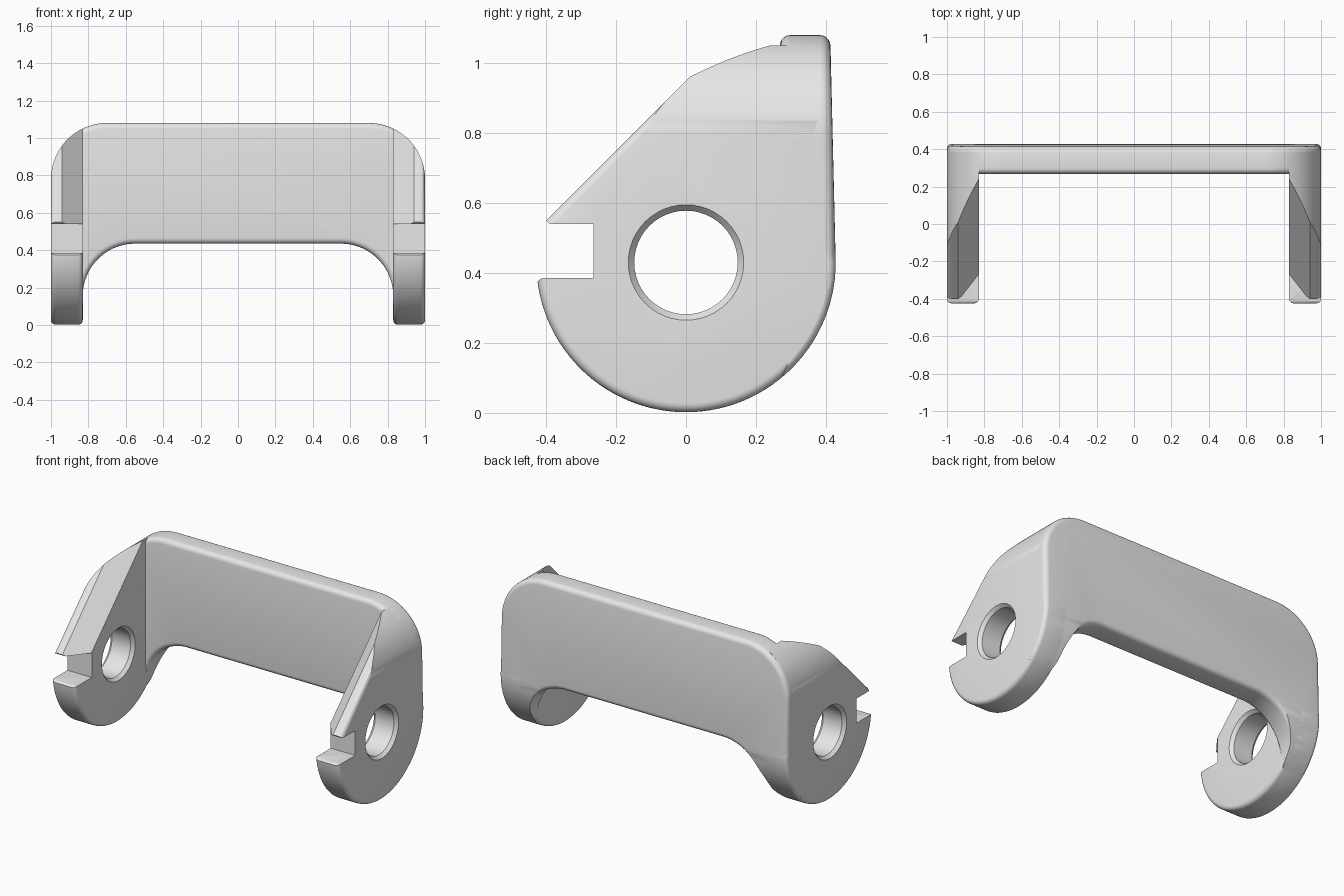
import bpy, bmesh
from math import sin, cos, pi, radians
from mathutils import Vector

if "Cube" in bpy.data.objects:
    bpy.data.objects.remove(bpy.data.objects["Cube"])

AXIS_Z = 0.43      # height of the pivot hole
ROUND = 0.428      # radius of the arm ends

grey = bpy.data.materials.new("light grey")
grey.use_nodes = True
grey.diffuse_color = (0.8, 0.8, 0.8, 1)
for node in grey.node_tree.nodes:
    if node.type == 'BSDF_PRINCIPLED':
        node.inputs["Base Color"].default_value = (0.8, 0.8, 0.8, 1)


def arc(cx, cy, r, start, end, n):
    return [(cx + r * cos(radians(start + (end - start) * i / n)),
             cy + r * sin(radians(start + (end - start) * i / n))) for i in range(n + 1)]


def inset(profile, d):
    """Move a counter-clockwise outline inwards by d."""
    pts = [Vector(p) for p in profile]
    out = []
    for i, p in enumerate(pts):
        a = (p - pts[i - 1]).normalized()
        b = (pts[(i + 1) % len(pts)] - p).normalized()
        n1, n2 = Vector((-a.y, a.x)), Vector((-b.y, b.x))
        out.append(p + (n1 + n2) * (d / (1 + n1.dot(n2))))
    return out


def loft(name, rings):
    """Skin a list of equal rings and close both ends."""
    bm = bmesh.new()
    loops = [[bm.verts.new(v) for v in ring] for ring in rings]
    n = len(loops[0])
    for lo, hi in zip(loops, loops[1:]):
        for i in range(n):
            j = (i + 1) % n
            bm.faces.new((lo[i], lo[j], hi[j], hi[i]))
    bm.faces.new(loops[0])
    bm.faces.new(loops[-1])
    bmesh.ops.recalc_face_normals(bm, faces=bm.faces)
    mesh = bpy.data.meshes.new(name)
    bm.to_mesh(mesh)
    bm.free()
    obj = bpy.data.objects.new(name, mesh)
    bpy.context.collection.objects.link(obj)
    return obj


def rounded_slab(name, profile, lo, hi, r, place, steps=5):
    """Extrude an outline from lo to hi with both rims rounded."""
    layers = []
    for i in range(steps + 1):
        a = pi / 2 * i / steps
        layers.append((r * (1 - cos(a)), inset(profile, r * (1 - sin(a)))))
    rings = [[place(lo + d, *p) for p in ring] for d, ring in layers]
    rings += [[place(hi - d, *p) for p in ring] for d, ring in reversed(layers)]
    return loft(name, rings)


def combine(obj, tool, operation):
    """Apply one boolean and throw the tool away."""
    mod = obj.modifiers.new("cut", 'BOOLEAN')
    mod.operation, mod.solver, mod.object = operation, 'EXACT', tool
    deps = bpy.context.evaluated_depsgraph_get()
    mesh = bpy.data.meshes.new_from_object(obj.evaluated_get(deps))
    obj.modifiers.clear()
    obj.data = mesh
    bpy.data.objects.remove(tool)


def finish(obj):
    obj.data.materials.clear()
    obj.data.materials.append(grey)
    bpy.ops.object.select_all(action='DESELECT')
    obj.select_set(True)
    bpy.context.view_layer.objects.active = obj
    bpy.ops.object.shade_smooth_by_angle(angle=radians(30))


# Outlines: arm side, plate limit, slot, upper corner
lower_round = arc(0, AXIS_Z, ROUND, 180, 360, 56)
arm_outline = lower_round + [(0.4, 0.62), (0.385, 0.8), (0.385, 1.2), (0.25, 1.2), (-0.41, 0.54)]
limit_outline = lower_round + [(0.47, 0.5), (0.47, 1.2), (-0.42, 1.2)]
slot_outline = [(-0.265, 0.385), (-0.41, 0.385), (-0.418, 0.381), (-0.45, 0.35),
                (-0.45, 0.6), (-0.39, 0.54), (-0.265, 0.54)]
corner_outline = arc(0.7, 0.78, 0.3, 0, 90, 24) + [(0.6, 1.08), (0.6, 1.3), (1.2, 1.3), (1.2, 0.78)]

# Arms
for side, name in ((1, "left_arm"), (-1, "right_arm")):
    def along_x(x, y, z):
        return (side * x, y, z)

    arm = rounded_slab(name, arm_outline, 0.83, 1.0, 0.025, along_x)

    # Rounded upper outer corner
    corner = loft("corner_cutter", [[along_x(x, y, z) for x, z in corner_outline] for y in (-0.7, 0.7)])
    combine(arm, corner, 'DIFFERENCE')

    # Slanted bevel along the inner upper edge
    wedge = [(0.76, 0.721), (1.02, 1.052), (0.76, 1.052)]
    bevel = loft("bevel_cutter", [[along_x(x, z - s, z) for x, s in wedge] for z in (0.46, 1.4)])
    combine(arm, bevel, 'DIFFERENCE')

    # Front slot
    slot = loft("slot_cutter", [[along_x(x, y, z) for y, z in slot_outline] for x in (0.7, 1.1)])
    combine(arm, slot, 'DIFFERENCE')

    # Pivot hole, countersunk on both faces
    hole = loft("hole_cutter", [[along_x(x, y, z) for y, z in arc(0, AXIS_Z, r, 0, 352.5, 47)]
                                for x, r in ((0.81, 0.182), (0.85, 0.148), (0.98, 0.148), (1.02, 0.182))])
    combine(arm, hole, 'DIFFERENCE')
    finish(arm)

# Back plate with arched underside and a slightly leaning rear face
half = arc(0.55, 0.155, 0.28, 90, 0, 20) + [(0.86, 0.05), (1.0, 0.05)] + arc(0.7, 0.78, 0.3, 0, 90, 24)
plate_outline = half + [(-x, z) for x, z in reversed(half)]


def along_y(y, x, z):
    return (x, y - (0.024 * (z - AXIS_Z) if y > 0.35 else 0), z)


plate = rounded_slab("back_plate", plate_outline, 0.268, 0.428, 0.03, along_y)
limit = rounded_slab("plate_limit", limit_outline, -1.001, 1.001, 0.025, lambda x, y, z: (x, y, z))
combine(plate, limit, 'INTERSECT')
finish(plate)
